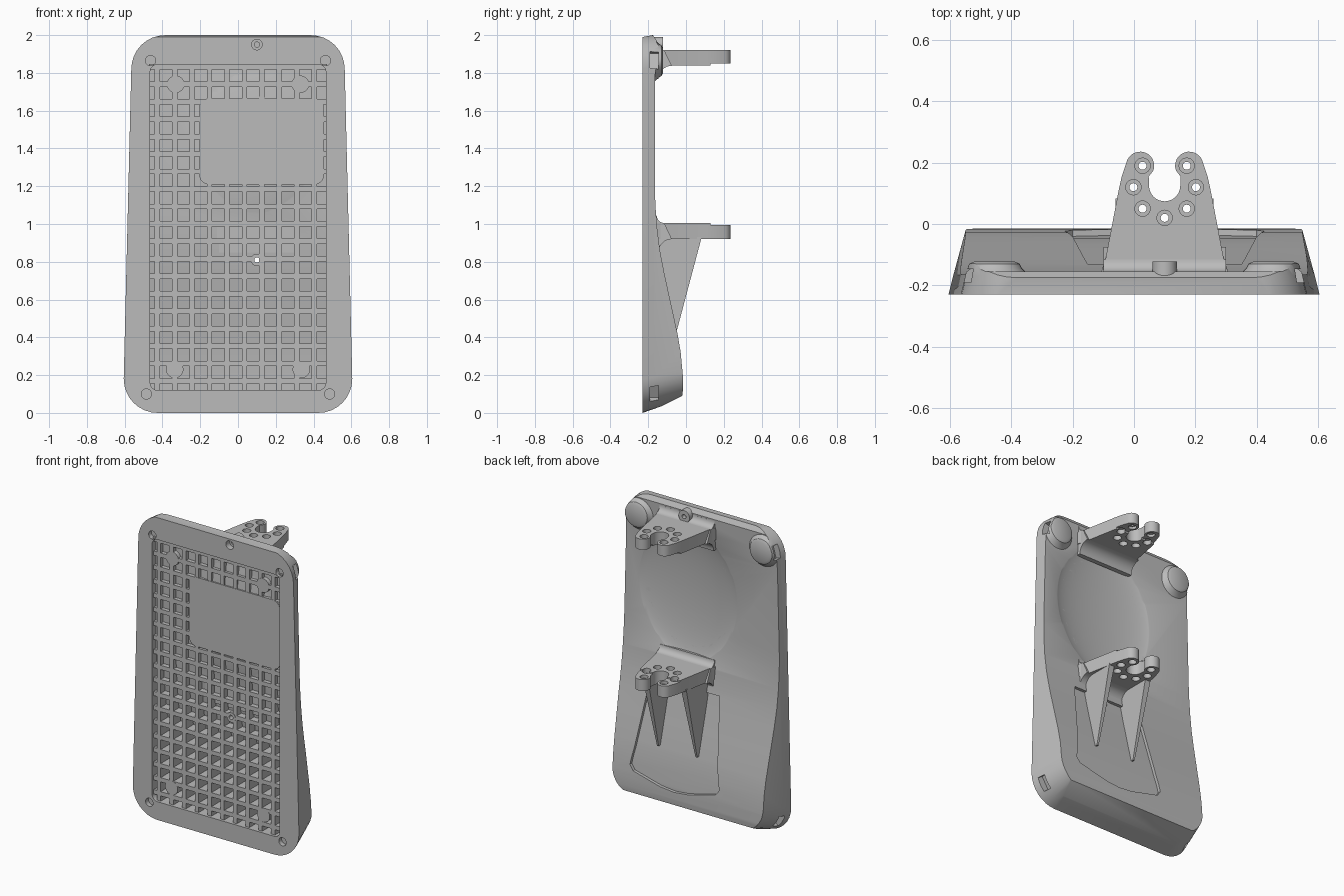
import bpy, bmesh
from math import sin, cos, pi, radians
from mathutils import Matrix, Vector

if "Cube" in bpy.data.objects:
    bpy.data.objects.remove(bpy.data.objects["Cube"])

grey = bpy.data.materials.new("plain_grey")
grey.use_nodes = True
grey.diffuse_color = (0.5, 0.5, 0.5, 1)
grey.node_tree.nodes["Principled BSDF"].inputs["Base Color"].default_value = (0.5, 0.5, 0.5, 1)

CX = 0.1                      # centre line of the brackets
RIB = -0.213                  # front plane of the rib grid
PITCH = 0.0924


def finish(name, bm):
    bmesh.ops.recalc_face_normals(bm, faces=bm.faces)
    mesh = bpy.data.meshes.new(name)
    bm.to_mesh(mesh)
    bm.free()
    ob = bpy.data.objects.new(name, mesh)
    bpy.context.collection.objects.link(ob)
    mesh.materials.append(grey)
    return ob


def loft(name, rings):
    """Closed solid through rings of equal point count."""
    bm = bmesh.new()
    loops = [[bm.verts.new(p) for p in r] for r in rings]
    n = len(loops[0])
    for a, b in zip(loops, loops[1:]):
        for i in range(n):
            bm.faces.new((a[i], a[(i + 1) % n], b[(i + 1) % n], b[i]))
    bm.faces.new(loops[0])
    bm.faces.new(loops[-1])
    return finish(name, bm)


def prism(name, pts, axis, a, b):
    place = {"x": lambda p, t: (t, p[0], p[1]),
             "y": lambda p, t: (p[0], t, p[1]),
             "z": lambda p, t: (p[0], p[1], t)}[axis]
    return loft(name, [[place(p, t) for p in pts] for t in (a, b)])


def circle(cx, cy, r, n=32):
    return [(cx + r * cos(2 * pi * i / n), cy + r * sin(2 * pi * i / n)) for i in range(n)]


def arc(cx, cy, r, a0, a1, n=8):
    return [(cx + r * cos(radians(a0 + (a1 - a0) * i / n)),
             cy + r * sin(radians(a0 + (a1 - a0) * i / n))) for i in range(n + 1)]


def outline(wb, wt, z0, z1, r):
    """Rounded, tapered panel outline in x and z."""
    return (arc(wb - r, z0 + r, r, -90, 0) + arc(wt - r, z1 - r, r, 0, 90)
            + arc(r - wt, z1 - r, r, 90, 180) + arc(r - wb, z0 + r, r, 180, 270))


def boxes(name, specs):
    bm = bmesh.new()
    for lo, hi in specs:
        lo, hi = Vector(lo), Vector(hi)
        m = Matrix.Translation((lo + hi) / 2) @ Matrix.Diagonal((*(hi - lo), 1))
        bmesh.ops.create_cube(bm, size=1, matrix=m)
    return finish(name, bm)


def ellipsoid(name, centre, radii):
    bm = bmesh.new()
    bmesh.ops.create_uvsphere(bm, u_segments=64, v_segments=40, radius=1,
                              matrix=Matrix.Translation(centre) @ Matrix.Diagonal((*radii, 1)))
    return finish(name, bm)


def combine(target, tool, op="DIFFERENCE"):
    mod = target.modifiers.new("cut", "BOOLEAN")
    mod.operation, mod.object, mod.solver = op, tool, "EXACT"
    bpy.context.view_layer.objects.active = target
    bpy.ops.object.modifier_apply(modifier=mod.name)
    bpy.data.objects.remove(tool)


# Side profiles (y, z): outer back surface and hollow behind the ribs
back = [(-.02, .09), (-.015, .13), (-.017, .2), (-.028, .32), (-.045, .42), (-.08, .58), (-.115, .74),
        (-.138, .86), (-.153, .98), (-.162, 1.1), (-.165, 1.2), (-.165, 1.75), (-.16, 1.85)]
shell = [(-.24, 0), (-.23, 0), (-.13, .035)] + back + [(-.155, 1.97), (-.175, 2), (-.23, 1.99), (-.24, 1.98)]
floor = [(-.065, .1), (-.065, .2), (-.09, .42), (-.155, .74), (-.175, .9), (-.187, 1.1), (-.187, 1.9)]


def floor_y(z):
    for (y0, z0), (y1, z1) in zip(floor, floor[1:]):
        if z <= z1:
            return y0 + (y1 - y0) * (z - z0) / (z1 - z0)
    return floor[-1][0]


# Body: side profile plus corner swellings, trimmed to the drafted outline
body = prism("body_shell", shell, "x", -.7, .7)
for s in (-1, 1):
    bump = loft("bump", [[(x, y, z) for x, z in circle(s * .455, 1.865, r)]
                         for y, r in ((-.21, .125), (-.165, .11), (-.145, .09), (-.13, .082), (-.122, .065))])
    combine(body, bump, "UNION")
rings = [(-.23, .605, .565, 0, 2, .18), (-.17, .59, .55, .02, 2, .17), (0.05, .53, .5, .09, 1.99, .15)]
trim = loft("trim", [[(x, y, z) for x, z in outline(*r)] for y, *r in rings])
combine(body, trim, "INTERSECT")

# Screw boss on the back, near the top
combine(body, prism("boss", circle(CX, 1.95, .04), "y", -.2, -.122), "UNION")

# Rear scoop
combine(body, ellipsoid("scoop", (CX, -.135, 1.44), (.4, .07, .46)))

# Shallow pocket under the lower bracket
pocket = prism("pocket", [(y - .02, z) for y, z in back[1:8]] + [(.2, .87), (.2, .1)], "x", -.5, .7)
shape = [(-.06, .83), (-.15, .83), (-.2, .4), (-.225, .27), (-.2, .235), (0, .185), (.1, .175),
         (.2, .185), (.4, .235), (.425, .27), (.4, .4), (.35, .83)]
combine(pocket, prism("shape", shape, "y", -.2, .3), "INTERSECT")
combine(body, pocket)

# Hollow front, leaving a skin around the scoop
hollow = prism("hollow", [(-.3, .1)] + floor + [(-.3, 1.9)], "x", -.6, .6)
combine(hollow, prism("window", outline(.465, .465, .12, 1.845, .04), "y", -.4, .1), "INTERSECT")
combine(hollow, ellipsoid("skin", (CX, -.135, 1.44), (.43, .08, .49)))
combine(body, hollow)

# Round magnet seats, screw hole and corner slots
for s in (-1, 1):
    for x, z in ((.463, 1.865), (.485, .1)):
        combine(body, prism("seat", circle(s * x, z, .027), "y", -.3, -.2))
    for x, z, tilt in ((.555, 1.872, 15), (.57, .095, -32)):
        slot = boxes("slot", [((-.045, -.022, -.045), (.045, .022, .045))])
        slot.data.transform(Matrix.Translation((s * x, -.168, z)) @ Matrix.Rotation(radians(-s * tilt), 4, "Y"))
        combine(body, slot)
for z in (1.95, .81):
    combine(body, prism("bore", circle(CX, z, .014), "y", -.4, .1))
combine(body, prism("counterbore", circle(CX, 1.95, .028), "y", -.4, -.19))

# Rib grid following the hollow floor
xs = [.034 + PITCH * k for k in range(-5, 5)]
zs = [1.093 + PITCH * k for k in range(-10, 9)]
for i, x in enumerate(xs):
    pts = [(RIB, .11)] + [(y - .0 + .01, z) for y, z in floor[:-1]] + [(floor[-1][0] + .01, 1.85), (RIB, 1.85)]
    pts = [(y, max(z, .11)) for y, z in pts[:1]] + [(y, max(z, .115)) for y, z in pts[1:]]
    rib = prism("upright_rib_%d" % (i + 1), pts, "x", x - .014, x + .014)
    combine(rib, ellipsoid("clear", (CX, -.135, 1.44), (.4, .07, .46)))
cross = boxes("cross_ribs", [((-.47, RIB, z - .014), (.47, floor_y(z) + .008, z + .014)) for z in zs])
combine(cross, ellipsoid("clear", (CX, -.135, 1.44), (.4, .07, .46)))
combine(cross, prism("bore", circle(CX, .81, .03), "y", -.4, .1))

# Tube in the grid, round pads and blank panel
tube = prism("screw_tube", circle(CX, .81, .032), "y", RIB - .002, -.15)
combine(tube, prism("bore", circle(CX, .81, .014), "y", -.4, .1))
for s, side in ((-1, "right"), (1, "left")):
    for x, z, level in ((.33, 1.74, "upper"), (.335, .23, "lower")):
        prism("%s_%s_pad" % (level, side), circle(s * x, z, .046), "y", RIB - .001, floor_y(z) + .005)
prism("blank_panel", [(x + .125, z) for x, z in outline(.33, .33, 1.21, 1.665, .05)], "y", RIB - .002, -.206)


# Brackets with a forked end, filleted root and a ring of holes
def bracket(name, z0, z1, step):
    half = [(-.21, -.18), (-.205, -.15), (-.192, -.11), (-.15, .11), (-.14, .155)]
    half += [(x - .08, y) for x, y in arc(0, .19, .046, 160, -20, 12)]
    half += [(-.052, .155)] + arc(0, .125, .051, 180, 270, 8)
    plate = prism(name, [(CX + x, y) for x, y in half] + [(CX - x, y) for x, y in reversed(half[:-1])], "z", z0, z1)
    combine(plate, boxes("step", [((-.3, .13, step[0]), (.5, .3, step[1]))]))
    mid = (z0 + z1) / 2
    spots = [(0, .02)] + [(s * x, y) for s in (-1, 1) for x, y in ((.072, .05), (.102, .12), (.072, .19))]
    for x, y in spots:
        for r, a, b in ((.013, z0 - .1, z1 + .1), (.025, z0 - .1, mid - .012), (.025, mid + .012, z1 + .1)):
            combine(plate, prism("hole", circle(CX + x, y, r, 24), "z", a, b))
    top, low = .04, .07
    root = [(-.175, z0 - low), *arc(-.145 + low, z0 - low, low, 180, 90),
            *arc(-.155 + top, z1 + top, top, 270, 180), (-.175, z1 + top)]
    prism(name + "_root", root, "x", CX - .2, CX + .2)


bracket("upper_bracket", 1.838, 1.92, (1.7, 1.85))
bracket("lower_bracket", .92, 1.005, (.995, 1.1))

# Gussets under the lower bracket, narrowing downwards
for s, side in ((-1, "right"), (1, "left")):
    x = CX + s * .14
    loft(side + "_gusset", [[(x - w, -.17 if z > .8 else y - .03, z), (x + w, -.17 if z > .8 else y - .03, z),
                             (x + w, y, z), (x - w, y, z)]
                            for z, y, w in ((.93, .083, .02), (.43, -.05, .006))])

# Smooth shading with crisp edges
for ob in bpy.context.scene.objects:
    ob.select_set(ob.type == "MESH")
bpy.context.view_layer.objects.active = body
bpy.ops.object.shade_smooth_by_angle(angle=radians(28))
